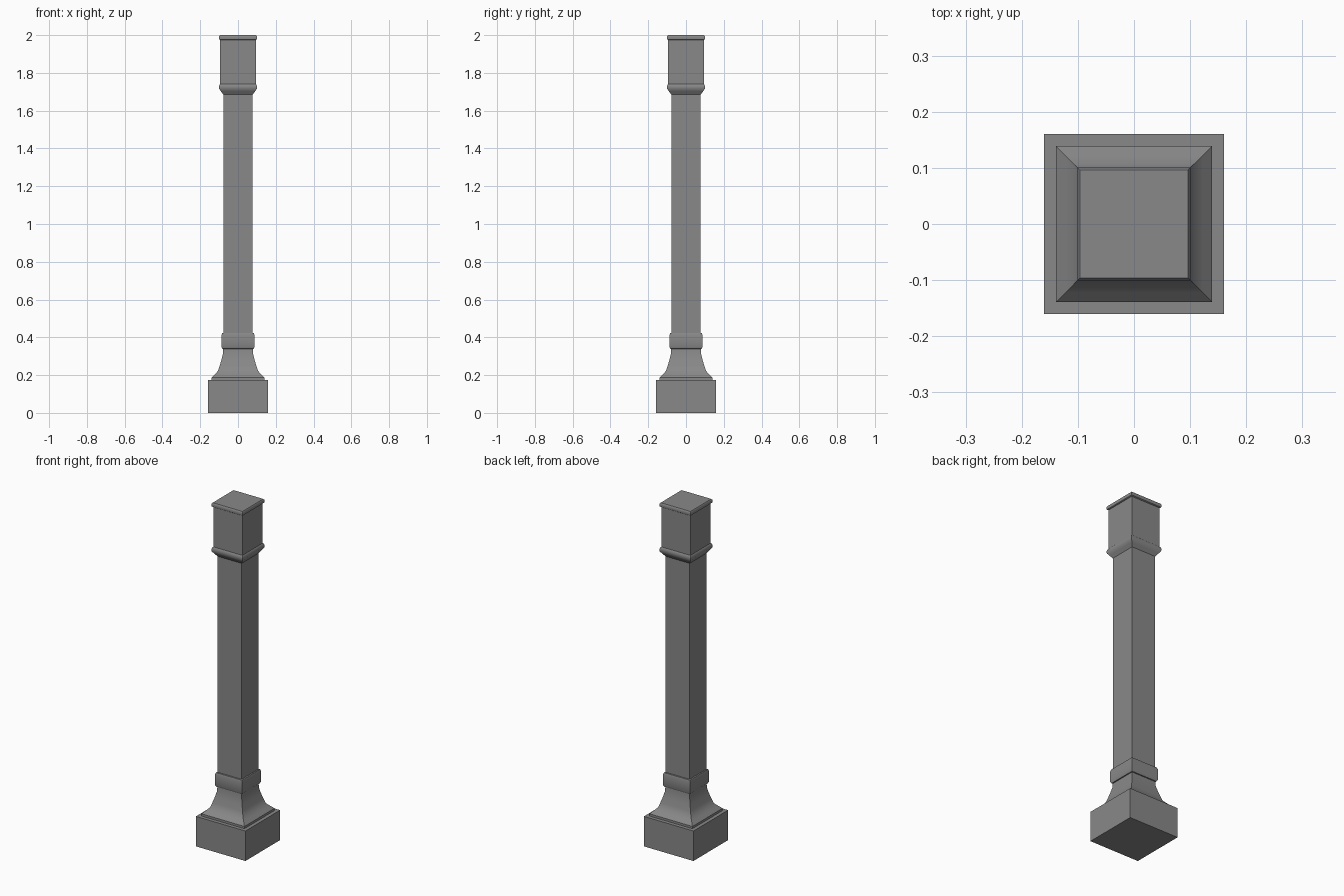
import bpy, bmesh
from math import radians

cube = bpy.data.objects.get("Cube")
if cube:
    bpy.data.objects.remove(cube, do_unlink=True)

GREY = (0.25, 0.25, 0.25, 1)
stone = bpy.data.materials.new("grey stone")
stone.use_nodes = True
stone.diffuse_color = GREY
stone.node_tree.nodes["Principled BSDF"].inputs["Base Color"].default_value = GREY


def square_part(name, profile):
    """Sweep a (half width, height) profile around a square and cap both ends."""
    bm = bmesh.new()
    rings = [[bm.verts.new((sx * w, sy * w, z))
              for sx, sy in ((-1, -1), (1, -1), (1, 1), (-1, 1))]
             for w, z in profile]
    for low, high in zip(rings, rings[1:]):
        for i in range(4):
            j = (i + 1) % 4
            bm.faces.new((low[i], low[j], high[j], high[i]))
    bm.faces.new(rings[0][::-1])
    bm.faces.new(rings[-1])
    mesh = bpy.data.meshes.new(name)
    bm.to_mesh(mesh)
    bm.free()
    mesh.materials.append(stone)
    obj = bpy.data.objects.new(name, mesh)
    bpy.context.collection.objects.link(obj)
    bpy.ops.object.select_all(action='DESELECT')
    obj.select_set(True)
    bpy.context.view_layer.objects.active = obj
    bpy.ops.object.shade_smooth_by_angle(angle=radians(40))


# Base
square_part("plinth", [(0.16, 0), (0.16, 0.175)])
square_part("flared_foot", [(0.139, 0.175), (0.139, 0.188), (0.122, 0.205), (0.106, 0.222),
                            (0.097, 0.25), (0.088, 0.28), (0.08, 0.312), (0.078, 0.345)])
square_part("lower_collar", [(0.078, 0.338), (0.083, 0.34), (0.0875, 0.35), (0.0875, 0.412),
                             (0.084, 0.422), (0.078, 0.424)])

# Shaft
square_part("shaft", [(0.078, 0.34), (0.078, 1.69)])

# Head
square_part("upper_moulding", [(0.078, 1.685), (0.09, 1.702), (0.1, 1.716),
                               (0.101, 1.728), (0.098, 1.738), (0.094, 1.742)])
square_part("head_block", [(0.094, 1.735), (0.094, 1.98)])
square_part("top_cap", [(0.094, 1.974), (0.1, 1.978), (0.101, 1.987), (0.1, 1.995), (0.096, 2.0)])
